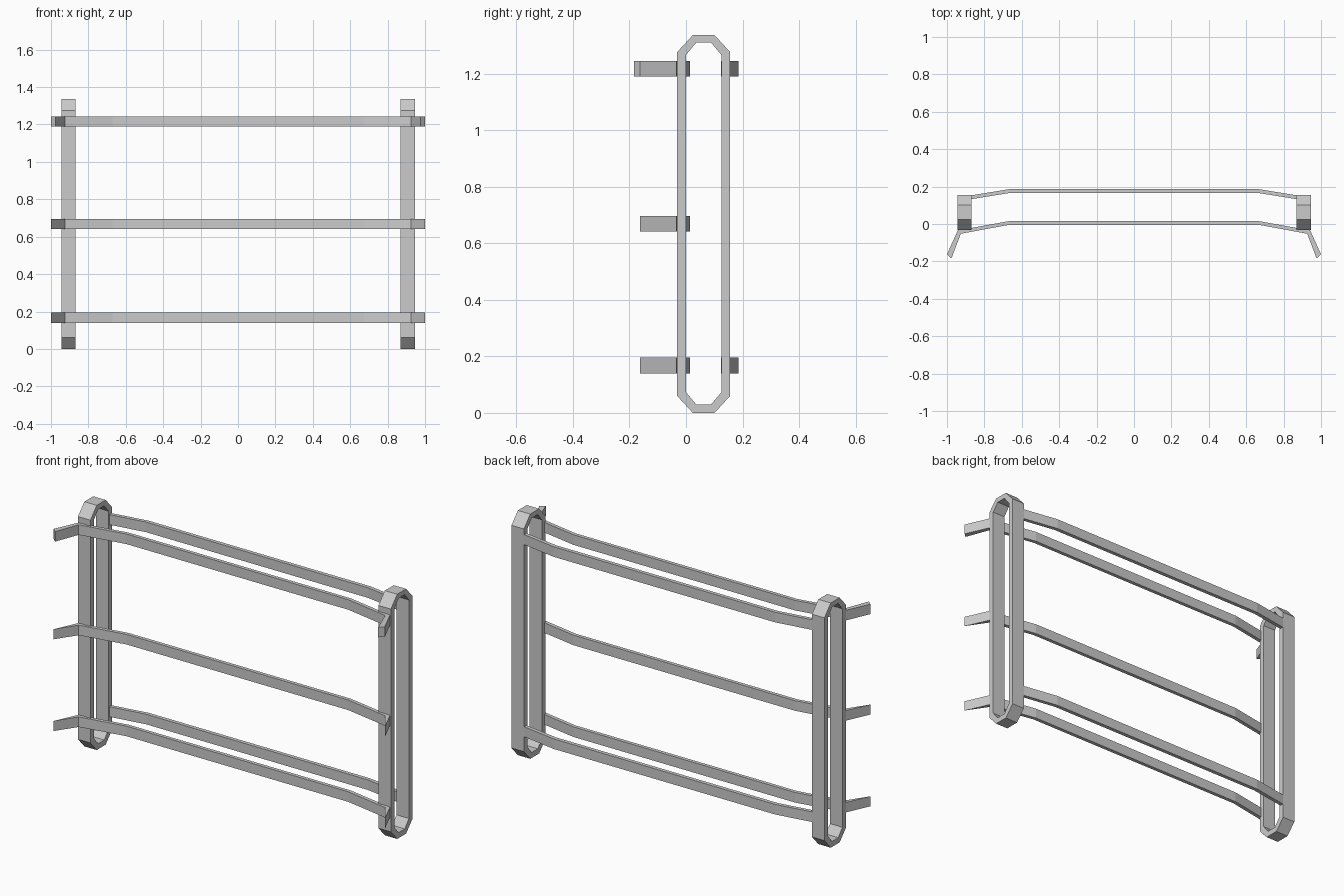
import bpy, bmesh

if "Cube" in bpy.data.objects:
    bpy.data.objects.remove(bpy.data.objects["Cube"])


def band(name, side_a, side_b, lo, hi, to3d, closed=False):
    """Solid between two matching outlines, extruded from lo to hi."""
    bm = bmesh.new()
    rows = [[bm.verts.new(to3d(p, h)) for p, h in ((a, lo), (b, lo), (b, hi), (a, hi))]
            for a, b in zip(side_a, side_b)]
    n = len(rows)
    for i in range(n if closed else n - 1):
        r, s = rows[i], rows[(i + 1) % n]
        for k in range(4):
            m = (k + 1) % 4
            bm.faces.new((r[k], r[m], s[m], s[k]))
    if not closed:
        bm.faces.new(rows[0])
        bm.faces.new(rows[-1])
    # merges the doubled corner of pointed ends
    bmesh.ops.remove_doubles(bm, verts=bm.verts, dist=0.0005)
    bmesh.ops.recalc_face_normals(bm, faces=bm.faces)
    mesh = bpy.data.meshes.new(name)
    bm.to_mesh(mesh)
    bm.free()
    obj = bpy.data.objects.new(name, mesh)
    bpy.context.collection.objects.link(obj)
    return obj


def octagon(y0, y1, z0, z1, cy, cz):
    return [(y0 + cy, z0), (y1 - cy, z0), (y1, z0 + cz), (y1, z1 - cz),
            (y1 - cy, z1), (y0 + cy, z1), (y0, z1 - cz), (y0, z0 + cz)]


def mirrored(half):
    return [(-x, y) for x, y in reversed(half)] + half


def rail(name, front, back, z):
    return band(name, mirrored(front), mirrored(back), z, z + 0.055,
                lambda p, h: (p[0], p[1], h))


# Elongated octagonal hoops at both sides
outer = octagon(-0.031, 0.156, 0.0, 1.336, 0.055, 0.06)
inner = octagon(0.0, 0.125, 0.03, 1.309, 0.036, 0.043)
for side, sx in (("left", -1), ("right", 1)):
    band(side + "_hoop", outer, inner, 0.87, 0.945,
         lambda p, h: (sx * h, p[0], p[1]), closed=True)

# Front rails with swept arms: the top one is square-ended, the others taper
front = [(0.67, -0.005), (0.926, -0.052)]
back = [(0.67, 0.015), (0.942, -0.034)]
rail("front_rail_top", front + [(0.976, -0.184)], back + [(1.0, -0.162)], 1.189)
for label, z in (("middle", 0.641), ("bottom", 0.14)):
    tip = [(1.0, -0.162)]
    rail("front_rail_" + label, front + tip, back + tip, z)

# Back rails ending in the rear uprights
for label, z in (("top", 1.189), ("bottom", 0.14)):
    rail("back_rail_" + label, [(0.67, 0.165), (0.925, 0.124)],
         [(0.67, 0.186), (0.925, 0.144)], z)
